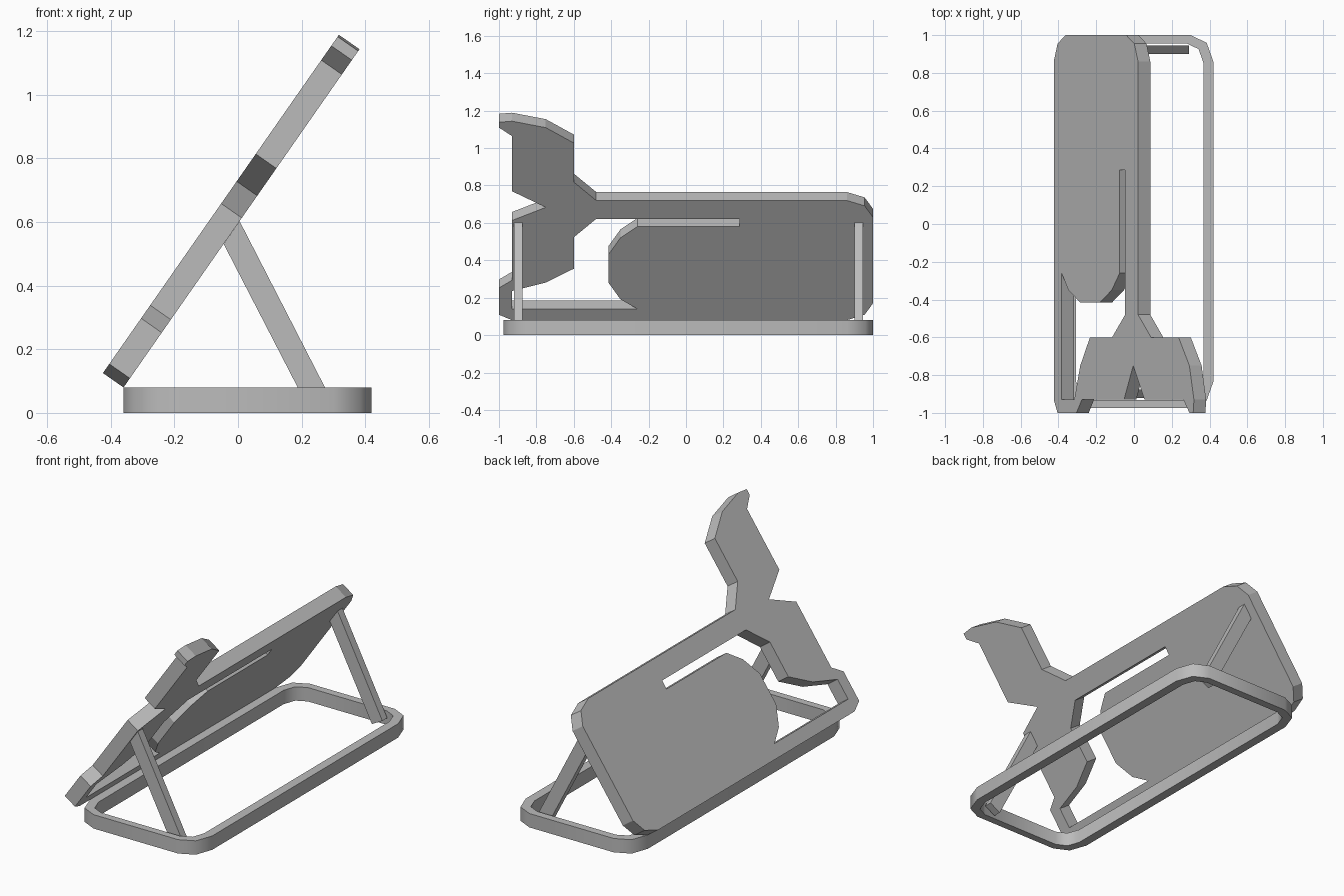
import bpy, bmesh, math
from mathutils import Matrix, Vector

if "Cube" in bpy.data.objects:
    bpy.data.objects.remove(bpy.data.objects["Cube"])

grey = bpy.data.materials.new("plain_grey")
grey.diffuse_color = (0.5, 0.5, 0.5, 1)
grey.use_nodes = True
grey.node_tree.nodes["Principled BSDF"].inputs["Base Color"].default_value = grey.diffuse_color


def slab(name, loops, height, matrix, smooth=False):
    """Fill closed outlines (outer loop, then holes), thicken along local z, and place."""
    bm = bmesh.new()
    edges = []
    for loop in loops:
        vs = [bm.verts.new((x, y, 0)) for x, y in loop]
        edges += [bm.edges.new((vs[i - 1], vs[i])) for i in range(len(vs))]
    bmesh.ops.triangle_fill(bm, edges=edges, use_beauty=True, use_dissolve=False)
    ext = bmesh.ops.extrude_face_region(bm, geom=bm.faces[:])
    top = [g for g in ext["geom"] if isinstance(g, bmesh.types.BMVert)]
    bmesh.ops.translate(bm, verts=top, vec=(0, 0, height))
    bmesh.ops.transform(bm, matrix=matrix, verts=bm.verts[:])
    bmesh.ops.recalc_face_normals(bm, faces=bm.faces[:])
    mesh = bpy.data.meshes.new(name)
    bm.to_mesh(mesh)
    bm.free()
    mesh.materials.append(grey)
    if smooth:
        mesh.shade_smooth()
        mesh.set_sharp_from_angle(angle=math.radians(45))
    ob = bpy.data.objects.new(name, mesh)
    bpy.context.collection.objects.link(ob)
    return ob


def rounded_rect(x0, x1, y0, y1, rx, ry):
    """Rectangle with two-segment rounded corners."""
    pts = []
    for i, (cx, cy) in enumerate([(x1 - rx, y1 - ry), (x0 + rx, y1 - ry),
                                  (x0 + rx, y0 + ry), (x1 - rx, y0 + ry)]):
        for k in range(3):
            a = math.radians(90 * i + 45 * k)
            pts.append((cx + rx * math.cos(a), cy + ry * math.sin(a)))
    return pts


# Leaning plate: outline in (distance up the slope, y), with a forked tail at the front
outline = [(0, .86), (.035, .955), (.11, 1), (.67, 1), (.745, .955), (.78, .86),
           (.78, -.48), (.90, -.6), (1.155, -.6), (1.255, -.75), (1.297, -.93),
           (1.29, -1), (1.255, -1), (1.2, -.93), (.84, -.93), (.735, -.75),
           (.65, -.93), (.26, -.93), (.21, -1), (.035, -1), (0, -.93)]
# Opening around the rounded body end, running on into a narrow slot
opening = [(.073, -.93), (.073, -.26), (.135, -.35), (.245, -.415), (.427, -.415),
           (.537, -.35), (.61, -.26), (.61, .285), (.66, .285), (.66, -.48),
           (.54, -.6), (.335, -.6), (.245, -.75), (.19, -.93)]
lean = math.radians(55.1)
slab("leaning_plate", [outline, opening], 0.079,
     Matrix.Translation((-.36, 0, .08)) @ Matrix.Rotation(-lean, 4, 'Y'))

# Base ring on the ground
slab("base_ring", [rounded_rect(-.36, .42, -.975, 1, .12, .14),
                   rounded_rect(-.307, .367, -.932, .955, .085, .1)],
     0.08, Matrix.Identity(4), smooth=True)

# Two struts from the ring to the underside of the plate, profile in (x, z)
strut = [(.005, .603), (-.045, .531), (.224, .01), (.291, .046)]
for name, y in (("front_strut", -.875), ("back_strut", .945)):
    slab(name, [strut], 0.045,
         Matrix.Translation((0, y, 0)) @ Matrix.Rotation(math.pi / 2, 4, 'X'))
